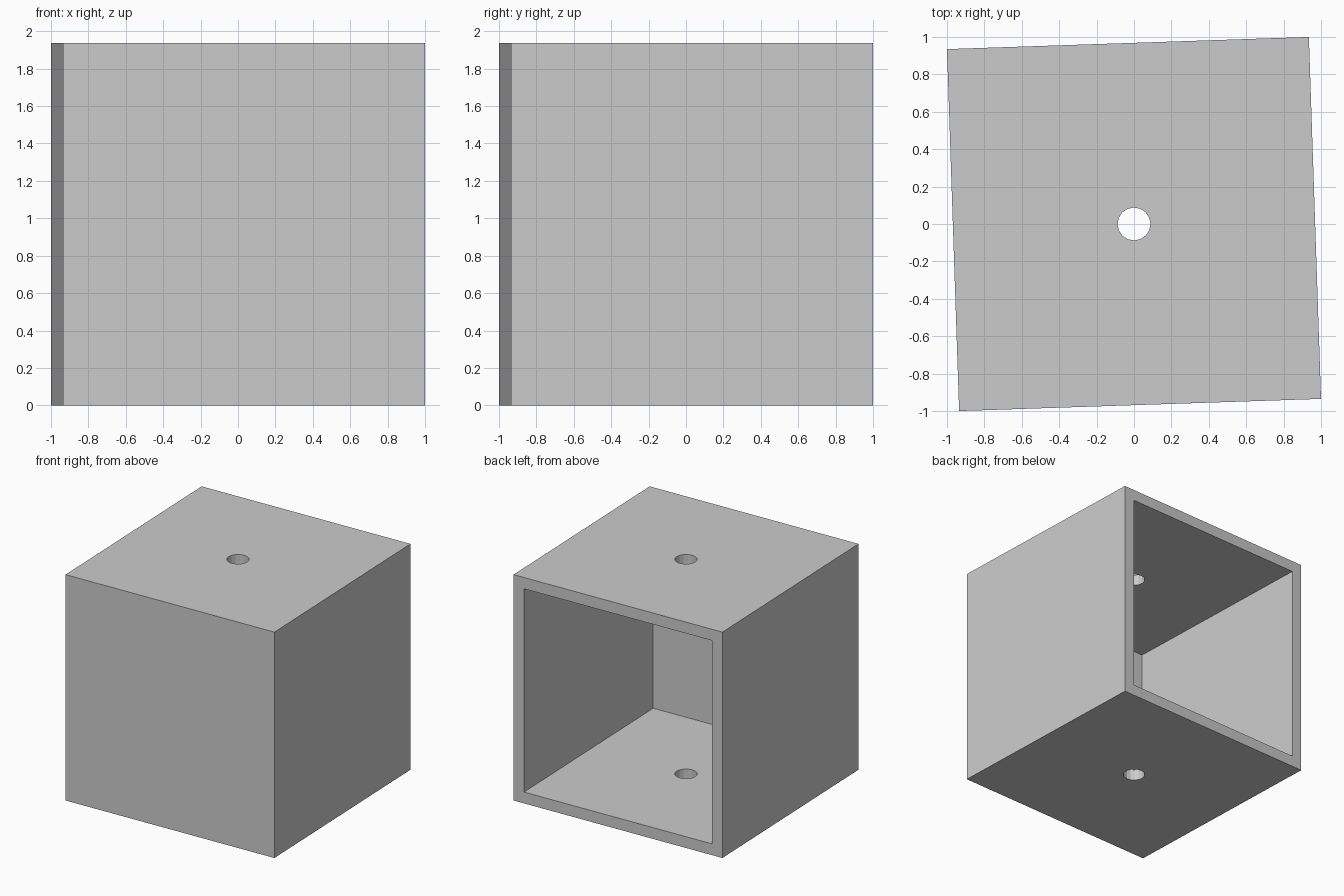
import bpy
import math

# Remove the default cube
default = bpy.data.objects.get("Cube")
if default:
    bpy.data.objects.remove(default, do_unlink=True)

SIDE = 1.936
WALL = SIDE / 20
TURN = math.radians(1.92)
HOLE_RADIUS = 0.088

grey = bpy.data.materials.new("light_grey")
grey.use_nodes = True
colour = (0.6, 0.6, 0.6, 1)
grey.diffuse_color = colour
grey.node_tree.nodes["Principled BSDF"].inputs["Base Color"].default_value = colour


def block(name, size, y):
    """Box at mid height, shifted along the turned y axis."""
    bpy.ops.mesh.primitive_cube_add(size=1)
    obj = bpy.context.object
    obj.name = name
    for v in obj.data.vertices:
        v.co = (v.co.x * size[0], v.co.y * size[1] + y, v.co.z * size[2])
    obj.location.z = SIDE / 2
    obj.rotation_euler.z = TURN
    obj.data.materials.append(grey)
    return obj


def cut(target, cutter):
    """Subtract a hidden cutter from the target."""
    cutter.hide_render = True
    mod = target.modifiers.new(cutter.name, 'BOOLEAN')
    mod.operation = 'DIFFERENCE'
    mod.solver = 'EXACT'
    mod.object = cutter
    bpy.context.view_layer.objects.active = target
    bpy.ops.object.modifier_apply(modifier=mod.name)
    bpy.data.objects.remove(cutter, do_unlink=True)


# Outer box
box = block("open_box", (SIDE, SIDE, SIDE), 0)

# Hollow inside, open at the back
inner = SIDE - 2 * WALL
cut(box, block("cavity_cutter", (inner, SIDE, inner), WALL))

# Round hole through the top and bottom walls
bpy.ops.mesh.primitive_cylinder_add(vertices=16, radius=HOLE_RADIUS, depth=3,
                                    location=(0, 0, SIDE / 2), rotation=(0, 0, TURN))
hole = bpy.context.object
hole.name = "hole_cutter"
hole.data.materials.append(grey)
cut(box, hole)
